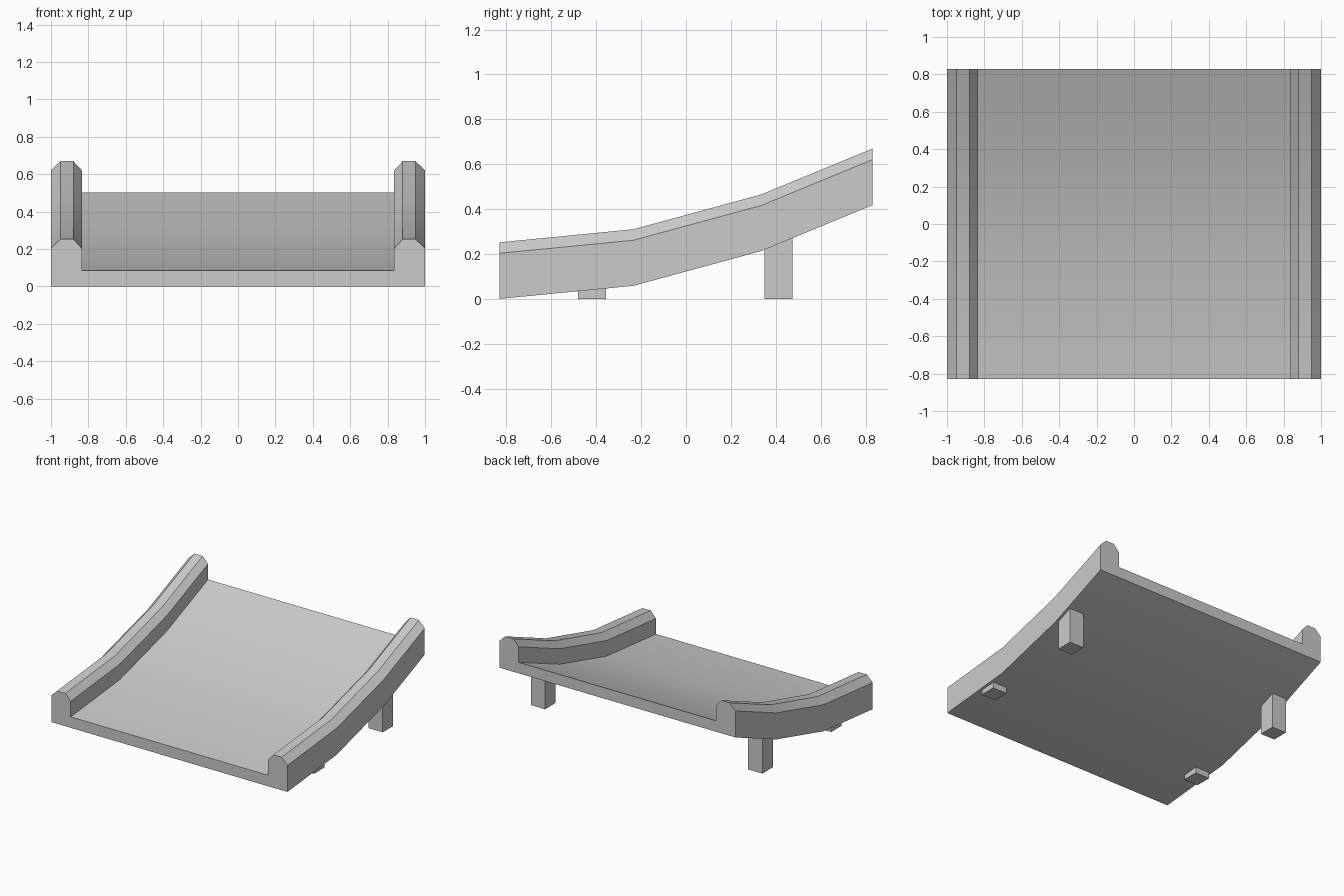
import bpy, bmesh, math

if "Cube" in bpy.data.objects:
    bpy.data.objects.remove(bpy.data.objects["Cube"])

# Side path (y, z of underside) and right half of the cross-section (x, height)
PATH = [(-0.83, 0.0), (-0.235, 0.058), (0.335, 0.213), (0.83, 0.417)]
HALF = [(1.0, 0.0), (1.0, 0.203), (0.95, 0.252), (0.88, 0.252), (0.835, 0.203), (0.835, 0.084)]
SECTION = HALF + [(-x, z) for x, z in reversed(HALF)]


def finish(bm, name):
    bmesh.ops.recalc_face_normals(bm, faces=bm.faces)
    mesh = bpy.data.meshes.new(name)
    bm.to_mesh(mesh)
    bm.free()
    obj = bpy.data.objects.new(name, mesh)
    bpy.context.collection.objects.link(obj)
    return obj


# Curved ramp deck with chamfered side rails, lofted along the path
bm = bmesh.new()
rings = [[bm.verts.new((x, y, z + h)) for x, h in SECTION] for y, z in PATH]
n = len(SECTION)
for a, b in zip(rings, rings[1:]):
    for i in range(n):
        j = (i + 1) % n
        bm.faces.new((a[i], a[j], b[j], b[i]))
bm.faces.new(rings[0])
bm.faces.new(rings[-1])
ramp = finish(bm, "ramp_deck")
bpy.context.view_layer.objects.active = ramp
ramp.select_set(True)
bpy.ops.object.shade_smooth_by_angle(angle=math.radians(30))
ramp.select_set(False)


# Square legs under each rail, their tops buried in the deck
def leg(name, x, y, height):
    bm = bmesh.new()
    bmesh.ops.create_cube(bm, size=1)
    bmesh.ops.scale(bm, vec=(0.12, 0.125, height), verts=bm.verts)
    bmesh.ops.translate(bm, vec=(x, y, height / 2), verts=bm.verts)
    finish(bm, name)


for side, sx in (("left", -1), ("right", 1)):
    leg(f"front_leg_{side}", 0.92 * sx, -0.418, 0.08)
    leg(f"back_leg_{side}", 0.92 * sx, 0.413, 0.30)
